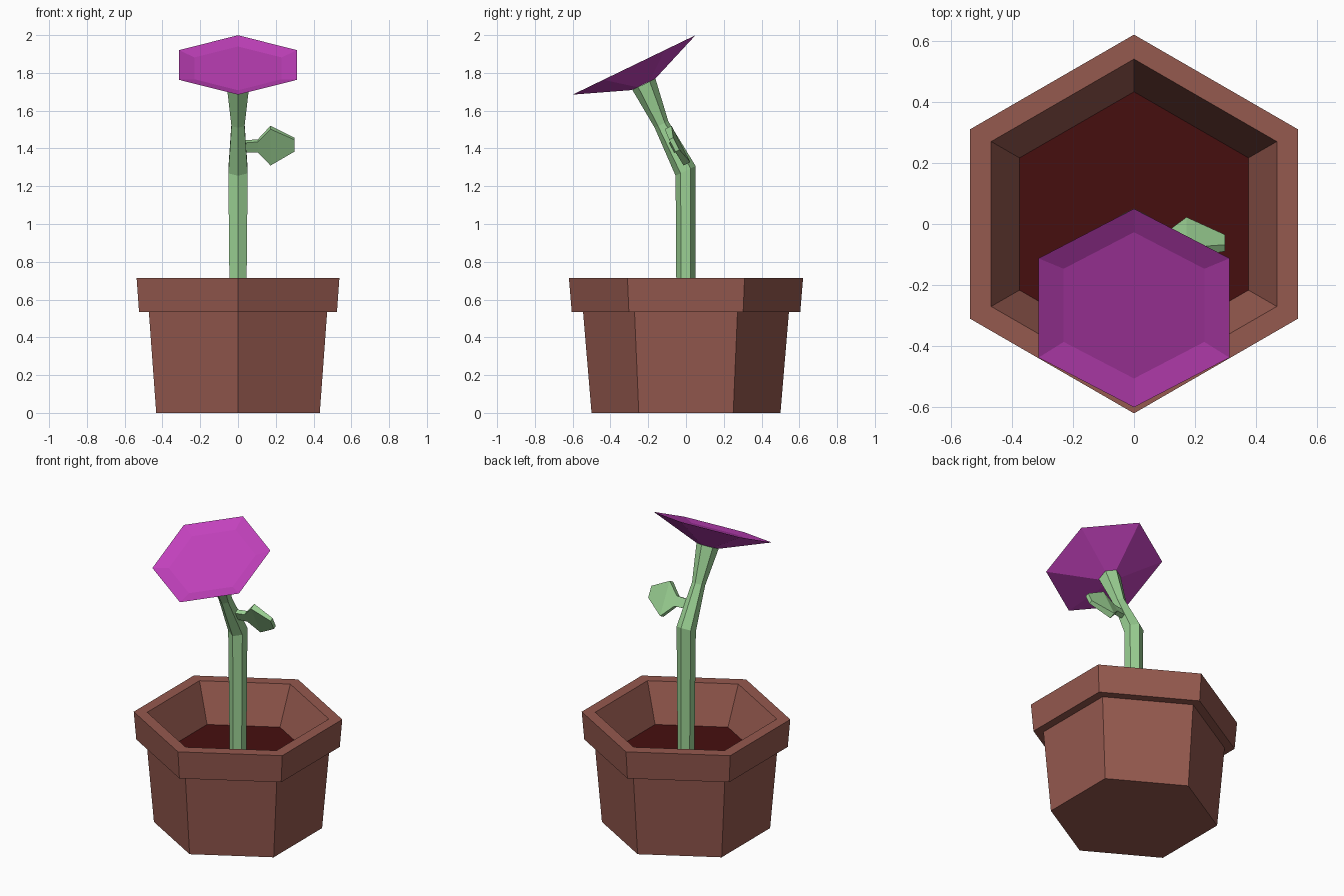
import bpy, bmesh, math
from mathutils import Vector, Matrix

if "Cube" in bpy.data.objects:
    bpy.data.objects.remove(bpy.data.objects["Cube"])


def material(name, rgb):
    m = bpy.data.materials.new(name)
    m.diffuse_color = (*rgb, 1)
    m.use_nodes = True
    m.node_tree.nodes["Principled BSDF"].inputs["Base Color"].default_value = m.diffuse_color
    return m


terracotta = material("terracotta", (0.30, 0.100, 0.077))
soil_brown = material("dark soil", (0.062, 0.0045, 0.0048))
green = material("stem green", (0.33, 0.64, 0.295))
magenta = material("petal magenta", (0.54, 0.053, 0.505))


def loft(name, rings, mat, cap_start=True, cap_end=True):
    """Skin a list of equal-length point rings into one flat shaded object."""
    bm = bmesh.new()
    vs = [[bm.verts.new(p) for p in ring] for ring in rings]
    n = len(vs[0])
    for a, b in zip(vs, vs[1:]):
        for i in range(n):
            j = (i + 1) % n
            bm.faces.new((a[i], a[j], b[j], b[i]))
    if cap_start:
        bm.faces.new(vs[0][::-1])
    if cap_end:
        bm.faces.new(vs[-1])
    if cap_start and cap_end:
        bmesh.ops.recalc_face_normals(bm, faces=bm.faces[:])
    me = bpy.data.meshes.new(name)
    bm.to_mesh(me)
    bm.free()
    me.materials.append(mat)
    ob = bpy.data.objects.new(name, me)
    bpy.context.collection.objects.link(ob)
    return ob


def hexagon(r, center, tilt=0.0):
    """Hexagon with corners on +-y, leaning towards the front by tilt."""
    rot = Matrix.Rotation(math.radians(tilt), 3, 'X')
    return [Vector(center) + rot @ Vector((r * math.cos(a), r * math.sin(a), 0))
            for a in (math.radians(90 + 60 * k) for k in range(6))]


# Pot: outer wall, overhanging rim, inner wall down to the soil
pot_profile = [(0.50, 0), (0.545, 0.535), (0.605, 0.535), (0.62, 0.715),
               (0.54, 0.715), (0.432, 0.47)]
loft("pot", [hexagon(r, (0, 0, z)) for r, z in pot_profile], terracotta)

# Soil: thin slab on the pot floor
loft("soil", [hexagon(0.433, (0, 0, 0.465)), hexagon(0.433, (0, 0, 0.474))], soil_brown)

# Stem: straight, then leaning forward to the bloom
TILT = 25.8
stem_path = [(0.05, 0, 0.472, 0), (0.059, -0.002, 1.281, TILT),
             (0.04, -0.130, 1.527, TILT), (0.068, -0.223, 1.74, TILT)]
loft("stem", [hexagon(r, (0, y, z), t) for r, y, z, t in stem_path], green)

# Bloom: shallow hexagonal dish facing forward and up
axis = Matrix.Rotation(math.radians(TILT), 3, 'X') @ Vector((0, 0, 1))
bloom_center = Vector((0, -0.275, 1.842))
bloom_profile = [(0.07, -0.114), (0.361, 0), (0.266, -0.02)]
loft("bloom", [hexagon(r, bloom_center + axis * h, TILT) for r, h in bloom_profile], magenta)

# Leaf: flat blade on a short stalk, lying in the plane of the leaning stem
up = Vector((0, -0.46, 0.89))
out = Vector((0, 0.89, 0.46))
leaf_sections = [  # x, y, z, half width, half thickness
    (0.02, -0.065, 1.41, 0.028, 0.015), (0.105, -0.055, 1.413, 0.032, 0.015),
    (0.172, -0.045, 1.415, 0.108, 0.02), (0.298, -0.062, 1.42, 0.036, 0.012)]
loft("leaf", [[Vector((x, y, z)) + up * (w * a) + out * (t * b)
               for a, b in ((1, 1), (1, -1), (-1, -1), (-1, 1))]
              for x, y, z, w, t in leaf_sections], green)
